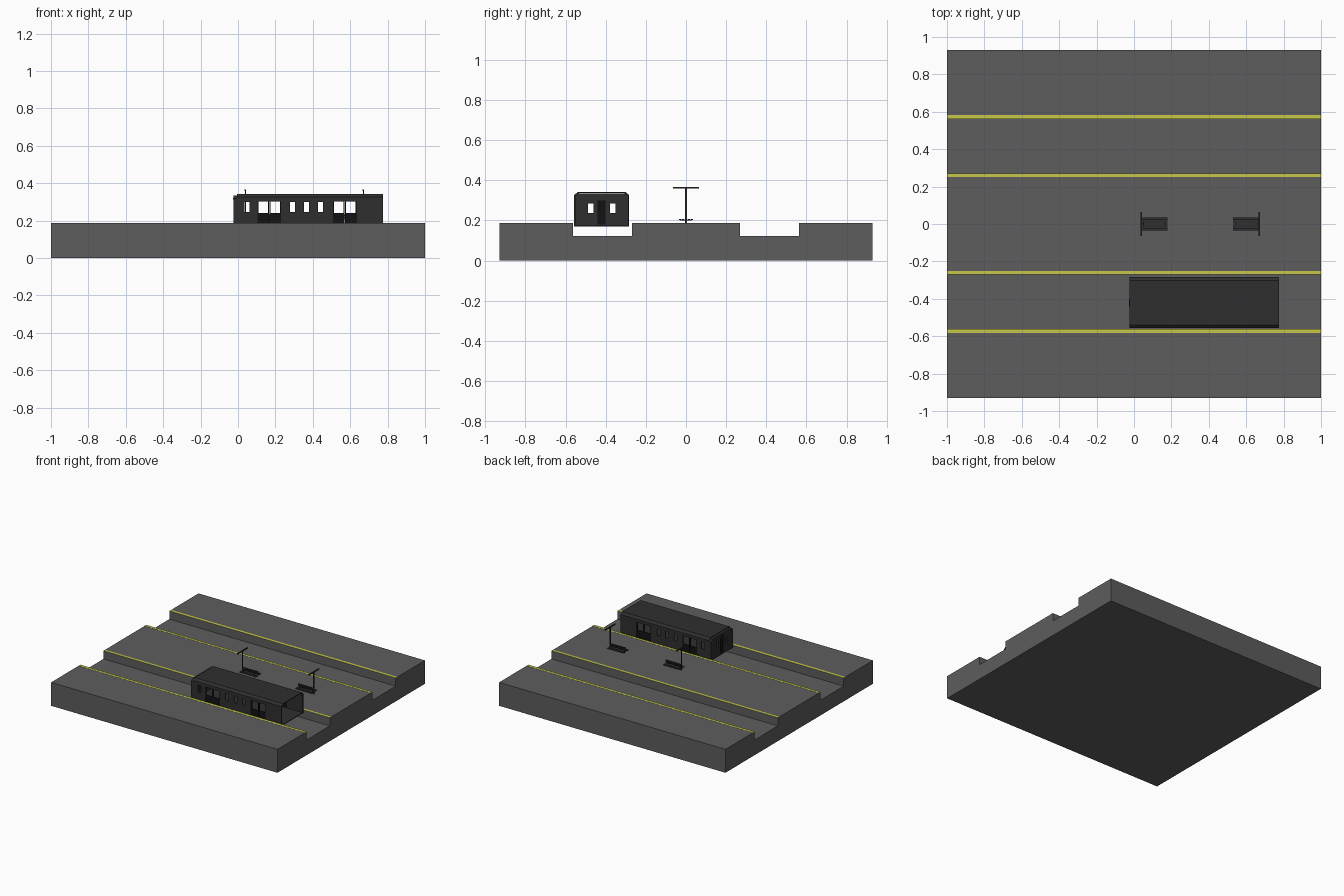
import bpy, bmesh

if "Cube" in bpy.data.objects:
    bpy.data.objects.remove(bpy.data.objects["Cube"])


def material(name, rgb):
    m = bpy.data.materials.new(name)
    m.diffuse_color = (*rgb, 1)
    m.use_nodes = True
    m.node_tree.nodes["Principled BSDF"].inputs["Base Color"].default_value = m.diffuse_color
    return m


CONCRETE = material("concrete", (0.11, 0.11, 0.11))
YELLOW = material("yellow_paint", (0.58, 0.58, 0.07))
DARK = material("dark_metal", (0.028, 0.028, 0.028))
BLACK = material("black_door", (0.006, 0.006, 0.006))


def finish(bm, name, mat):
    bmesh.ops.recalc_face_normals(bm, faces=bm.faces[:])
    me = bpy.data.meshes.new(name)
    bm.to_mesh(me)
    bm.free()
    me.materials.append(mat)
    ob = bpy.data.objects.new(name, me)
    bpy.context.collection.objects.link(ob)
    return ob


def boxes(name, mat, specs):
    """One object from boxes given as (x0, x1, y0, y1, z0, z1)."""
    bm = bmesh.new()
    for x0, x1, y0, y1, z0, z1 in specs:
        vs = bmesh.ops.create_cube(bm, size=1)["verts"]
        for v in vs:
            v.co = (x1 if v.co.x > 0 else x0, y1 if v.co.y > 0 else y0,
                    z1 if v.co.z > 0 else z0)
    return finish(bm, name, mat)


def extrude_x(name, mat, profile, x0, x1):
    """Solid from a (y, z) outline swept along x."""
    bm = bmesh.new()
    f = bm.faces.new([bm.verts.new((x0, y, z)) for y, z in profile])
    r = bmesh.ops.extrude_face_region(bm, geom=[f])
    for v in r["geom"]:
        if isinstance(v, bmesh.types.BMVert):
            v.co.x = x1
    return finish(bm, name, mat)


def cut(ob, cutter):
    mod = ob.modifiers.new("cut", "BOOLEAN")
    mod.operation, mod.object, mod.solver = "DIFFERENCE", cutter, "EXACT"
    bpy.context.view_layer.objects.active = ob
    bpy.ops.object.modifier_apply(modifier=mod.name)
    bpy.data.objects.remove(cutter)


# Platform block with two sunken track beds
W, TOP, BED = 0.93, 0.187, 0.122
half = [(0.27, BED), (0.562, BED), (0.562, TOP), (W, TOP), (W, 0)]
half.insert(0, (0.27, TOP))
extrude_x("platform", CONCRETE, [(-y, z) for y, z in reversed(half)] + half, -1, 1)

# Yellow safety lines along each platform edge
lines = []
for s in (-1, 1):
    for a, b in ((0.25, 0.27), (0.562, 0.584)):
        y0, y1 = sorted((s * a, s * b))
        lines.append((-1, 1, y0, y1, TOP - 0.002, TOP + 0.001))
boxes("safety_lines", YELLOW, lines)

# Carriage: hollow shell with chamfered roof, open at the +x end
YC, HW = -0.42, 0.137


def section(hw, bottom, top, dy, dz):
    return [(YC - hw, bottom), (YC + hw, bottom), (YC + hw, top - dz),
            (YC + hw - dy, top), (YC - hw + dy, top), (YC - hw, top - dz)]


body = extrude_x("carriage_body", DARK, section(HW, 0.17, 0.342, 0.018, 0.016), -0.005, 0.775)
cut(body, extrude_x("cavity", DARK, section(HW - 0.007, 0.176, 0.336, 0.017, 0.015), -0.1, 0.9))

# Side windows and doorways, cut through both walls
windows = [0.048, 0.291, 0.366, 0.441]
doors = [0.167, 0.571]
cut(body, boxes("side_openings", DARK,
                [(x - 0.013, x + 0.013, -0.7, -0.15, 0.245, 0.3) for x in windows] +
                [(x - 0.064, x + 0.064, -0.7, -0.15, 0.178, 0.305) for x in doors]))

# Cab end wall with windows and a central doorway
cab = extrude_x("cab_end", DARK, section(HW, 0.17, 0.334, 0.018, 0.016), -0.024, -0.003)
cut(cab, boxes("end_openings", DARK,
               [(-0.1, 0.1, YC + s * 0.055 - 0.013, YC + s * 0.055 + 0.013, 0.238, 0.285)
                for s in (-1, 1)] +
               [(-0.1, 0.1, YC - 0.02, YC + 0.02, 0.18, 0.3)]))


# Framed leaf pieces along the long axis: lower panel, top rail, two stiles
def leaf(a0, a1, b0, b1, z0, sill, head, z1, stile):
    return [(a0, a1, b0, b1, z0, sill), (a0, a1, b0, b1, head, z1),
            (a0, a0 + stile, b0, b1, sill, head), (a1 - stile, a1, b0, b1, sill, head)]


# Double sliding doors on both sides
pieces = []
for x in doors:
    for s in (-1, 1):
        yc = YC + s * (HW - 0.005)
        for x0 in (x - 0.064, x + 0.001):
            pieces += leaf(x0, x0 + 0.063, yc - 0.002, yc + 0.002,
                           0.178, 0.24, 0.301, 0.305, 0.006)
boxes("sliding_doors", BLACK, pieces)

# Cab end door and destination box
boxes("cab_door", BLACK, [(-0.018, -0.01, YC - 0.02, YC + 0.02, 0.18, 0.3)])
boxes("destination_box", BLACK, [(-0.026, -0.02, YC - 0.02, YC + 0.02, 0.312, 0.322)])

# Back-to-back benches and lamp posts on the middle platform
for i, (b0, b1, lx) in enumerate([(0.037, 0.18, 0.04), (0.53, 0.673, 0.67)]):
    parts = []
    for s in (-1, 1):
        for a, b in ((0.008, 0.019), (0.022, 0.034)):
            y0, y1 = sorted((s * a, s * b))
            parts.append((b0, b1, y0, y1, 0.203, 0.207))
    parts += [(b0, b1, -0.002, 0.002, z, z + 0.009) for z in (0.212, 0.225)]
    for x in (b0 + 0.012, b1 - 0.016):
        parts.append((x, x + 0.004, -0.003, 0.003, TOP, 0.234))
        parts.append((x, x + 0.004, -0.03, 0.03, 0.199, 0.203))
    boxes(f"bench_{i + 1}", DARK, parts)
    boxes(f"lamp_post_{i + 1}", DARK, [
        (lx - 0.003, lx + 0.003, -0.004, 0.004, TOP, 0.36),
        (lx - 0.004, lx + 0.004, -0.064, 0.064, 0.358, 0.366)])
